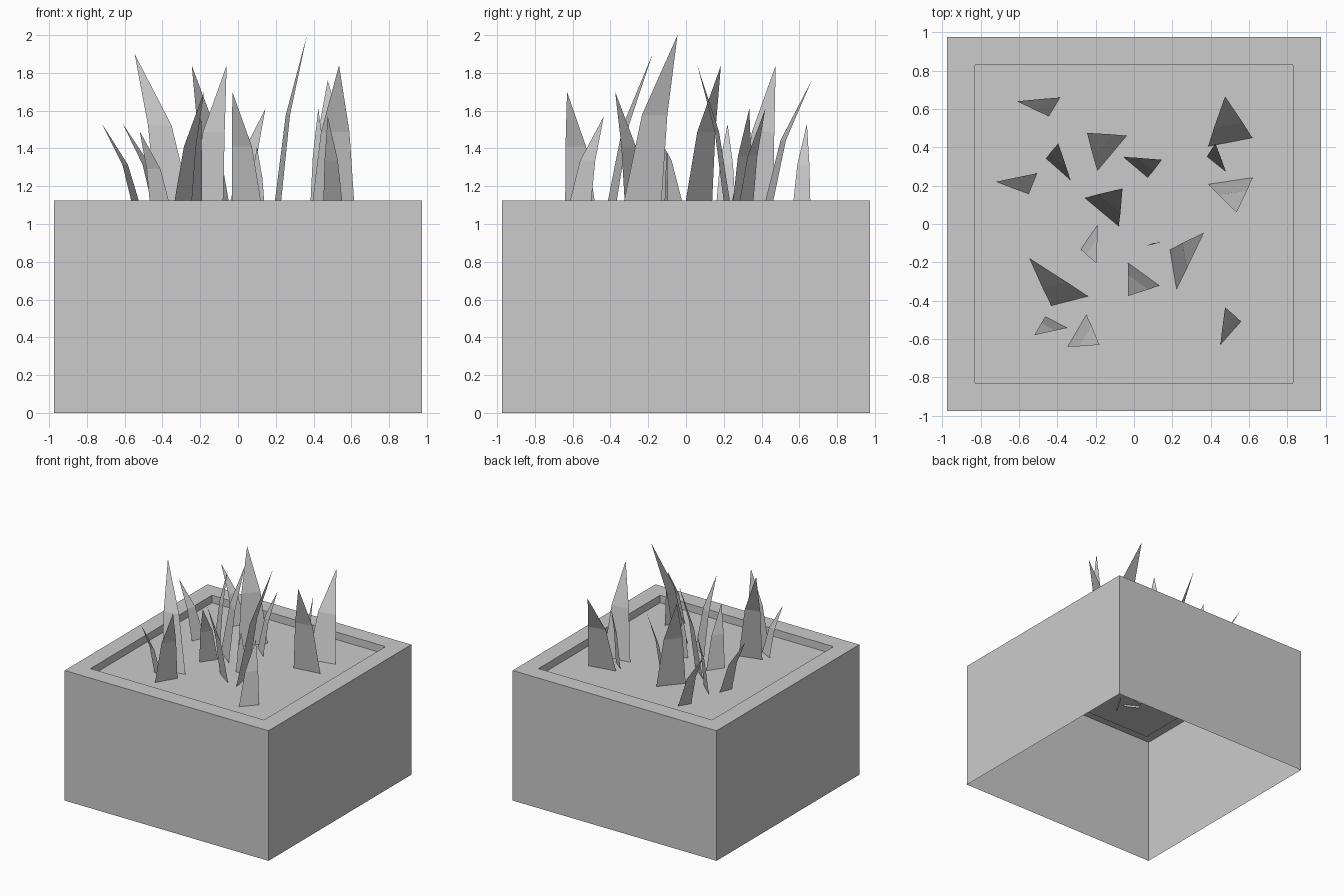
import bpy
import bmesh
from mathutils import Vector

cube = bpy.data.objects.get("Cube")
if cube:
    bpy.data.objects.remove(cube, do_unlink=True)

grey = bpy.data.materials.new("plain_grey")
grey.use_nodes = True
colour = (0.6, 0.6, 0.6, 1)
grey.diffuse_color = colour
grey.node_tree.nodes["Principled BSDF"].inputs["Base Color"].default_value = colour

RIM_Z, FLOOR_Z, ROOT_Z = 1.125, 1.06, 1.04


def finish(name, bm):
    mesh = bpy.data.meshes.new(name)
    bm.to_mesh(mesh)
    bm.free()
    mesh.materials.append(grey)
    obj = bpy.data.objects.new(name, mesh)
    bpy.context.collection.objects.link(obj)
    return obj


# Planter: thin box, open below, with a recessed bed in its top
bm = bmesh.new()
bmesh.ops.create_cube(bm, size=1)
for v in bm.verts:
    v.co = Vector((v.co.x * 1.95, v.co.y * 1.95, (v.co.z + 0.5) * RIM_Z))
bottom = min(bm.faces, key=lambda f: f.calc_center_median().z)
bmesh.ops.delete(bm, geom=[bottom], context="FACES_ONLY")
top = max(bm.faces, key=lambda f: f.calc_center_median().z)
bmesh.ops.inset_region(bm, faces=[top], thickness=0.205)
bed = bmesh.ops.extrude_discrete_faces(bm, faces=[top])["faces"][0]
rim_loop = list(bed.verts)
for v in rim_loop:
    v.co.z = FLOOR_Z
bm.normal_update()
# Close the short walls between rim and bed
open_edges = [e for e in bm.edges if e.is_boundary and e.verts[0].co.z > 1]
if open_edges:
    bmesh.ops.bridge_loops(bm, edges=open_edges)
bmesh.ops.recalc_face_normals(bm, faces=bm.faces)
finish("planter_box", bm)


# Grass blade: a folded sheet, wide at the root and pointed at the tip
def blade(name, root_a, root_b, tip):
    a, b = (Vector((*p, ROOT_Z)) for p in (root_a, root_b))
    tip = Vector(tip)
    root = (a + b) / 2
    middle = root.lerp(tip, 0.38)
    middle.z = ROOT_Z + 0.56 * (tip.z - ROOT_Z)
    half = (b - a) * 0.32
    bm = bmesh.new()
    va, vb, ma, mb, vt = [bm.verts.new(p) for p in
                          (a, b, middle - half, middle + half, tip)]
    bm.faces.new((va, vb, mb, ma))
    bm.faces.new((ma, mb, vt))
    # Face away from the lean, so the outer side is the front
    bm.normal_update()
    lean = Vector((tip.x - root.x, tip.y - root.y, 0))
    if sum((f.normal for f in bm.faces), Vector()).dot(lean) > 0:
        bmesh.ops.reverse_faces(bm, faces=bm.faces)
    finish(name, bm)


# Two root corners and a tip for each blade
blades = [
    ((-.38, .66), (-.44, .56), (-.61, .64, 1.53)),
    ((-.5, .265), (-.545, .155), (-.72, .22, 1.53)),
    ((-.46, .34), (-.33, .225), (-.395, .42, 1.61)),
    ((-.035, .46), (-.19, .275), (-.245, .475, 1.84)),
    ((-.06, .35), (.07, .24), (.145, .335, 1.61)),
    ((.62, .445), (.385, .4), (.475, .665, 1.76)),
    ((.38, .35), (.48, .27), (.425, .42, 1.61)),
    ((.385, .21), (.62, .245), (.535, .06, 1.84)),
    ((-.26, .135), (-.08, -.015), (-.06, .185, 1.84)),
    ((-.19, 0), (-.28, -.13), (-.195, -.205, 1.57)),
    ((.06, -.115), (.145, -.095), (.1, -.1, 1.41)),
    ((-.03, -.2), (.135, -.32), (-.03, -.375, 1.7)),
    ((-.25, -.47), (-.35, -.64), (-.18, -.63, 1.7)),
    ((-.43, -.43), (-.235, -.38), (-.547, -.177, 1.9)),
    ((.185, -.135), (.22, -.345), (.365, -.045, 2)),
    ((-.46, -.48), (-.345, -.54), (-.52, -.58, 1.49)),
    ((.56, -.51), (.45, -.635), (.475, -.435, 1.57)),
]
for i, points in enumerate(blades):
    blade(f"grass_blade_{i + 1}", *points)
